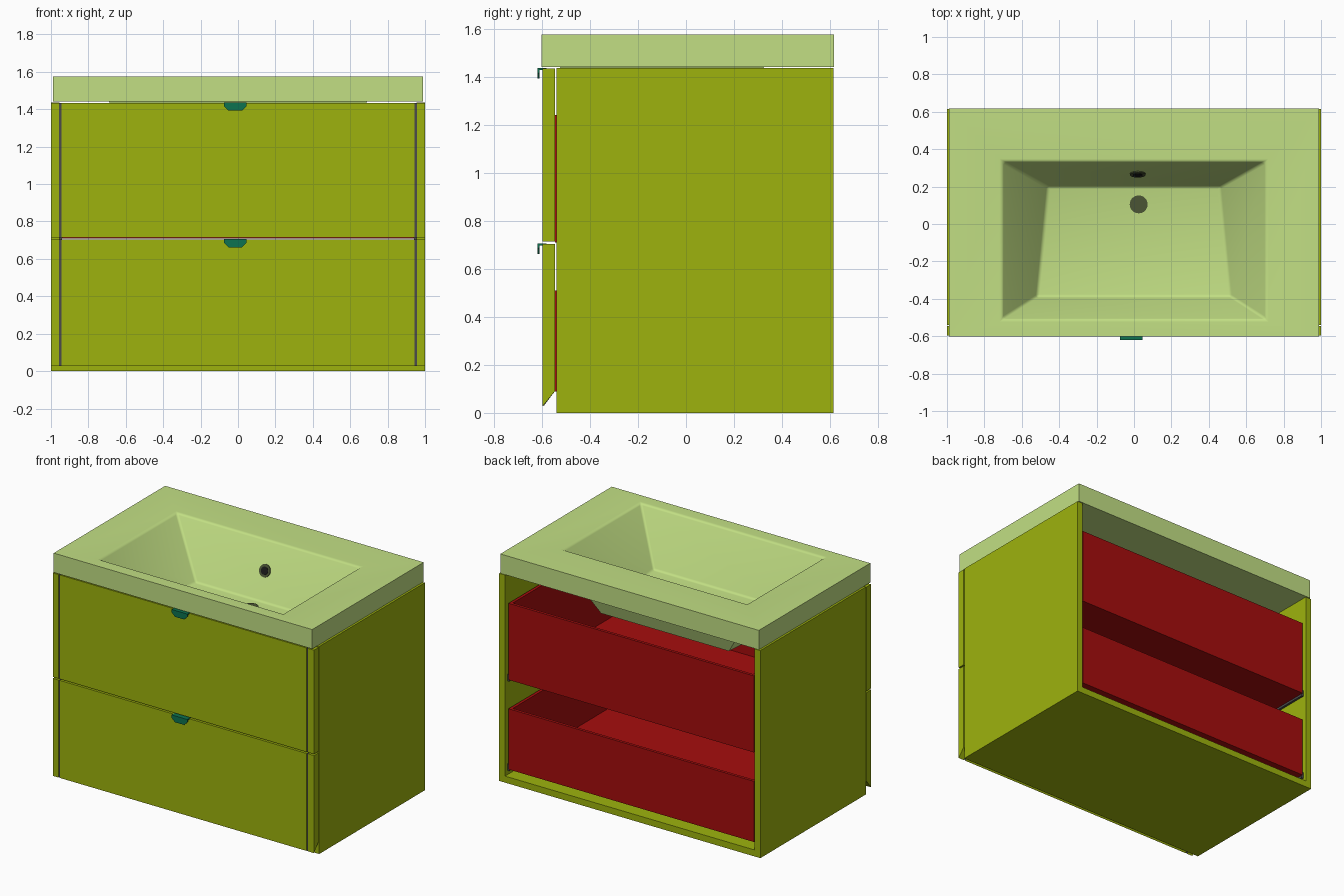
import bpy, bmesh, math
from mathutils import Vector

if "Cube" in bpy.data.objects:
    bpy.data.objects.remove(bpy.data.objects["Cube"])


def material(name, rgb):
    m = bpy.data.materials.new(name)
    m.diffuse_color = (*rgb, 1)
    m.use_nodes = True
    m.node_tree.nodes["Principled BSDF"].inputs["Base Color"].default_value = m.diffuse_color
    return m


OLIVE = material("cabinet_olive", (0.34, 0.45, 0.004))
RED = material("drawer_red", (0.38, 0.004, 0.004))
PALE = material("basin_pale_green", (0.54, 0.74, 0.23))
DARK = material("drain_dark", (0.07, 0.09, 0.035))
BLACK = material("hole_black", (0.01, 0.01, 0.01))
TEAL = material("handle_teal", (0.004, 0.17, 0.08))
GREY = material("runner_grey", (0.07, 0.07, 0.07))


def finish(name, bm, mat):
    bmesh.ops.recalc_face_normals(bm, faces=bm.faces)
    me = bpy.data.meshes.new(name)
    bm.to_mesh(me)
    bm.free()
    me.materials.append(mat)
    ob = bpy.data.objects.new(name, me)
    bpy.context.collection.objects.link(ob)
    return ob


def add_box(bm, x, y, z):
    size = Vector((x[1] - x[0], y[1] - y[0], z[1] - z[0]))
    mid = Vector((sum(x), sum(y), sum(z))) / 2
    vs = bmesh.ops.create_cube(bm, size=1)["verts"]
    for v in vs:
        v.co = Vector(a * b for a, b in zip(v.co, size)) + mid


def boxes(name, mat, *specs):
    bm = bmesh.new()
    for s in specs:
        add_box(bm, *s)
    return finish(name, bm, mat)


def extrude(name, mat, pts, direction):
    """Extrude a planar outline of 3D points."""
    bm = bmesh.new()
    f = bm.faces.new([bm.verts.new(p) for p in pts])
    geo = bmesh.ops.extrude_face_region(bm, geom=[f])["geom"]
    moved = [g for g in geo if isinstance(g, bmesh.types.BMVert)]
    bmesh.ops.translate(bm, verts=moved, vec=direction)
    if not any(f.is_valid and f.normal.dot(Vector(direction)) < 0 for f in bm.faces):
        pass
    # keep the starting cap if extrusion consumed it
    bmesh.ops.holes_fill(bm, edges=bm.edges, sides=0)
    return finish(name, bm, mat)


# Carcass: two sides and a bottom, open at the back and top
for side, x in (("left", (-1, -0.955)), ("right", (0.955, 1))):
    boxes(side + "_side_panel", OLIVE, (x, (-0.54, 0.615), (0, 1.437)))
boxes("bottom_panel", OLIVE, ((-0.955, 0.955), (-0.54, 0.615), (0, 0.045)))

# Drawers: front, seams, box, runners and handle
for name, z0, z1, b0, b1, bevel in (("lower", 0.028, 0.703, 0.09, 0.51, 0.062),
                                    ("upper", 0.713, 1.433, 0.71, 1.24, 0.0)):
    yf, yb = -0.597, -0.546
    for part, xa, xb, mat, inset in (("front", -0.944, 0.944, OLIVE, 0),
                                     ("front_left_edge", -1, -0.956, OLIVE, 0),
                                     ("front_right_edge", 0.956, 1, OLIVE, 0),
                                     ("left_seam", -0.956, -0.944, GREY, 0.004),
                                     ("right_seam", 0.944, 0.956, GREY, 0.004)):
        outline = [(xa, yf + inset, z0), (xa, yb, z0 + bevel), (xa, yb, z1), (xa, yf + inset, z1)]
        extrude(f"{name}_drawer_{part}", mat, outline, (xb - xa, 0, 0))

    w, t = 0.94, 0.02
    ya, yc = -0.546, 0.6
    boxes(name + "_drawer_box", RED,
          ((-w, w), (ya, ya + t), (b0, b1)),
          ((-w, w), (yc - t, yc), (b0, b1)),
          ((-w, -w + t), (ya + t, yc - t), (b0, b1)),
          ((w - t, w), (ya + t, yc - t), (b0, b1)),
          ((-w + t, w - t), (ya + t, yc - t), (b0, b0 + t)))
    boxes(name + "_drawer_runners", GREY,
          *[(x, (-0.53, 0.59), (b0 - 0.015, b0 + 0.03))
            for x in ((-0.955, -w), (w, 0.955))])

    h = z1 + 0.001
    boxes(name + "_handle_top", TEAL, ((-0.075, 0.045), (-0.611, -0.58), (h - 0.006, h + 0.002)))
    lip = [(-0.075, h + 0.002), (-0.075, h - 0.018), (-0.05, h - 0.042),
           (0.02, h - 0.042), (0.045, h - 0.018), (0.045, h + 0.002)]
    extrude(name + "_handle_lip", TEAL, [(x, -0.619, z) for x, z in lip], (0, 0.008, 0))


# Basin: rings from bowl floor over the rim down to the bowl underside
def ring(y0, x0, y1, x1, z):
    return [(-x0, y0, z), (x0, y0, z), (x1, y1, z), (-x1, y1, z)]


FLOOR, RIM = 1.205, 1.575
rings = [ring(-0.39, 0.52, 0.2, 0.46, FLOOR),
         ring(-0.51, 0.705, 0.335, 0.705, RIM),
         ring(-0.602, 0.99, 0.617, 0.99, RIM),
         ring(-0.602, 0.99, 0.617, 0.99, 1.441),
         ring(-0.525, 0.69, 0.325, 0.69, 1.441),
         ring(-0.42, 0.55, 0.23, 0.49, FLOOR - 0.055)]
bm = bmesh.new()
loops = [[bm.verts.new(p) for p in r] for r in rings]
for a, b in zip(loops, loops[1:]):
    for i in range(4):
        j = (i + 1) % 4
        bm.faces.new((a[i], a[j], b[j], b[i]))
bm.faces.new(loops[0])
bm.faces.new(loops[-1])
# soften the bowl edges only
soft = [e for e in bm.edges if all(v in loops[0] + loops[1] for v in e.verts)]
bmesh.ops.bevel(bm, geom=soft, offset=0.014, segments=3, profile=0.5, affect='EDGES')
basin = finish("basin", bm, PALE)
bpy.context.view_layer.objects.active = basin
basin.select_set(True)
bpy.ops.object.shade_smooth_by_angle(angle=math.radians(30))


# Drain and overflow
def disc(name, mat, loc, radius, depth, tilt=0.0):
    bpy.ops.mesh.primitive_cylinder_add(vertices=32, radius=radius, depth=depth,
                                        location=loc, rotation=(tilt, 0, 0))
    ob = bpy.context.object
    ob.name = name
    ob.data.materials.append(mat)


tilt = math.atan2(RIM - FLOOR, 0.135)
disc("drain", DARK, (0.025, 0.105, FLOOR), 0.048, 0.008)
disc("overflow_ring", DARK, (0.02, 0.268, 1.391), 0.042, 0.012, tilt)
disc("overflow_hole", BLACK, (0.02, 0.268, 1.391), 0.026, 0.016, tilt)
